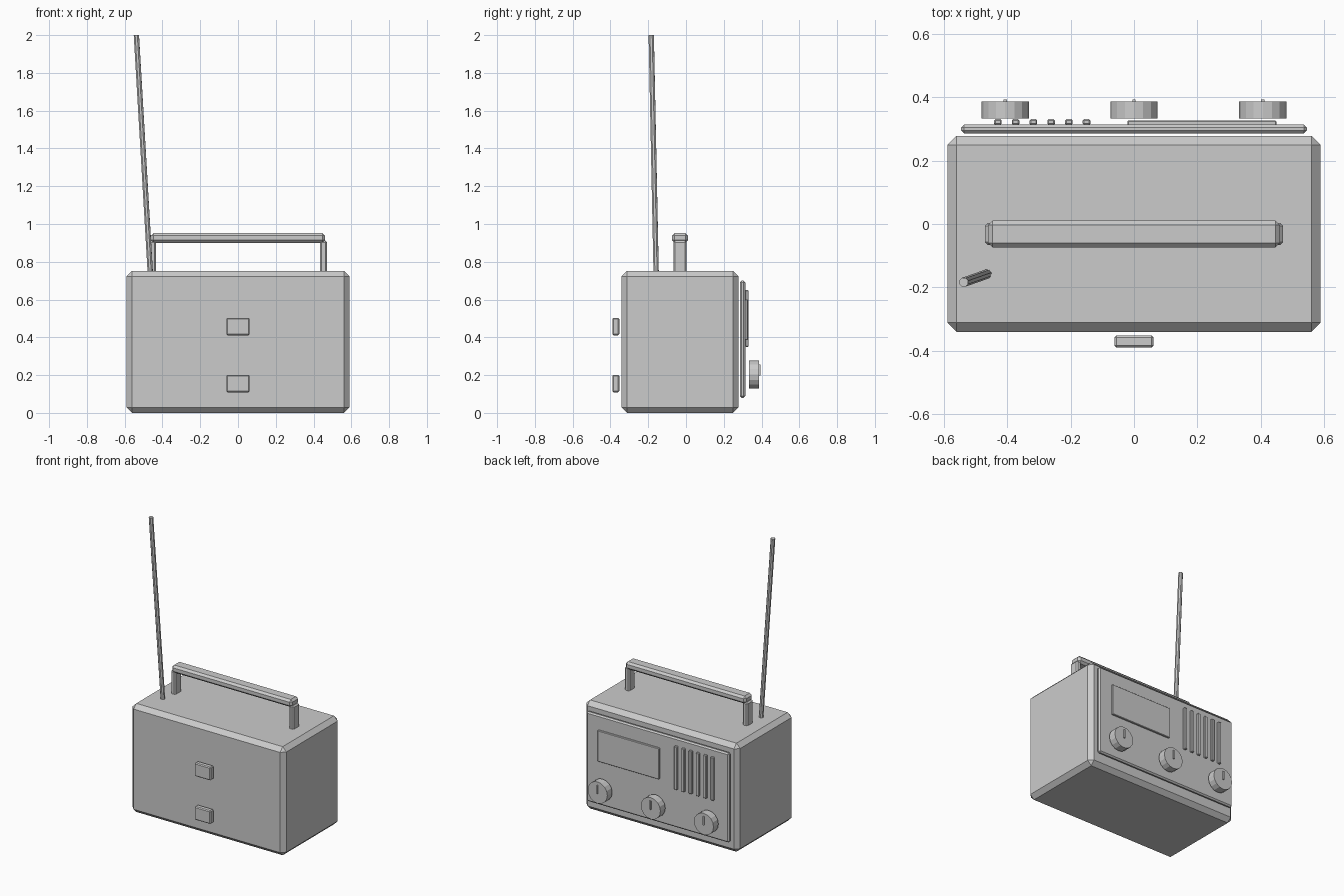
import bpy, bmesh
from math import radians
from mathutils import Vector, Matrix

if "Cube" in bpy.data.objects:
    bpy.data.objects.remove(bpy.data.objects["Cube"])


def finish(name, bm, bevel=0.0):
    if bevel:
        bmesh.ops.bevel(bm, geom=bm.edges[:], offset=bevel, segments=1,
                        affect='EDGES', profile=0.5)
    me = bpy.data.meshes.new(name)
    bm.to_mesh(me)
    bm.free()
    ob = bpy.data.objects.new(name, me)
    bpy.context.collection.objects.link(ob)
    return ob


def box(name, x, y, z, bevel=0.0):
    """Chamfered box from (min, max) ranges."""
    bm = bmesh.new()
    bmesh.ops.create_cube(bm, size=1)
    for v in bm.verts:
        v.co = Vector([(a + b) / 2 + c * (b - a) for c, (a, b) in zip(v.co, (x, y, z))])
    return finish(name, bm, bevel)


def rod(name, p, q, radius, sides):
    """Capped cylinder between two points."""
    p, q = Vector(p), Vector(q)
    d = q - p
    bm = bmesh.new()
    bmesh.ops.create_cone(bm, cap_ends=True, segments=sides, radius1=radius,
                          radius2=radius, depth=d.length)
    rot = d.to_track_quat('Z', 'Y').to_matrix().to_4x4()
    bm.transform(Matrix.Translation((p + q) / 2) @ rot)
    return finish(name, bm)


# Case and control panel
box("case", (-0.59, 0.59), (-0.341, 0.278), (0, 0.752), 0.029)
box("control_panel", (-0.546, 0.546), (0.286, 0.314), (0.08, 0.70), 0.009)
box("tuning_display", (-0.021, 0.45), (0.31, 0.327), (0.385, 0.60), 0.003)

# Speaker grille slats
for i in range(6):
    cx = -0.43 + i * 0.056
    box(f"grille_slat_{i + 1}", (cx - 0.012, cx + 0.012), (0.313, 0.331), (0.35, 0.65), 0.004)

# Knobs with pointer marks
for i, cx in enumerate((-0.407, 0, 0.407)):
    rod(f"knob_{i + 1}", (cx, 0.333, 0.203), (cx, 0.387, 0.203), 0.075, 16)
    box(f"knob_pointer_{i + 1}", (cx - 0.005, cx + 0.005), (0.38, 0.394), (0.197, 0.257))

# Carrying handle
box("handle_grip", (-0.461, 0.461), (-0.074, 0.011), (0.90, 0.952), 0.014)
for side, s in (("left", -1), ("right", 1)):
    xs = sorted((s * 0.434, s * 0.471))
    box(f"handle_post_{side}", xs, (-0.066, 0.003), (0.74, 0.912), 0.009)

# Latches on the other face
for name, z in (("lower_latch", 0.155), ("upper_latch", 0.457)):
    box(name, (-0.062, 0.062), (-0.39, -0.353), (z - 0.046, z + 0.046), 0.006)

# Tilted antenna
rod("antenna", (-0.464, -0.158, 0.735), (-0.538, -0.184, 2.0), 0.015, 8)
